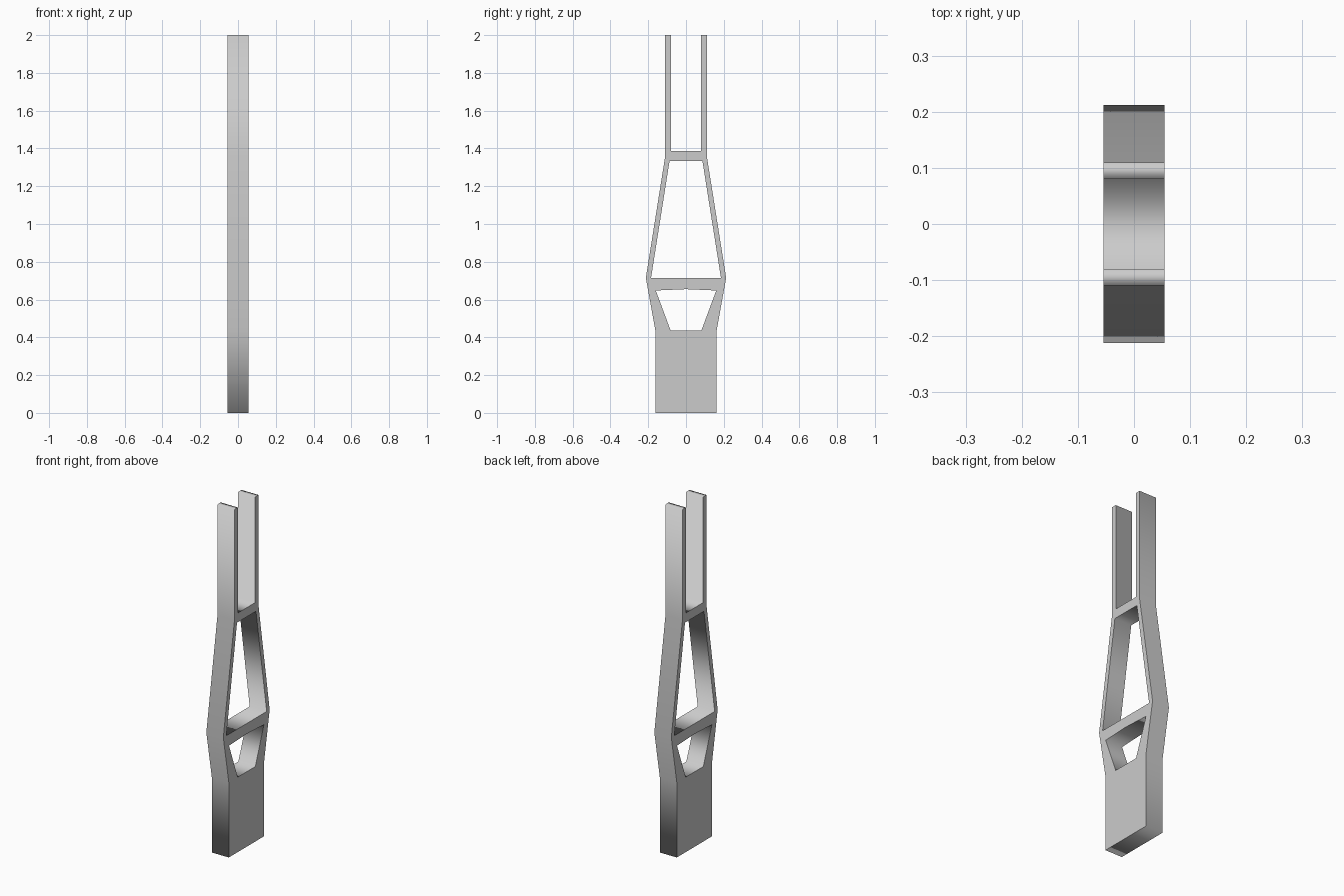
import bpy
from math import pi

if "Cube" in bpy.data.objects:
    bpy.data.objects.remove(bpy.data.objects["Cube"])

HALF_DEPTH = 0.0545


def mirrored(half):
    """Close a right-hand (y, z) half profile with its mirror image."""
    return half + [(-y, z) for y, z in reversed(half) if y > 0]


def flat_cutout(name, loops):
    """Extrude outlines in the y-z plane along x; inner loops become holes."""
    curve = bpy.data.curves.new(name, 'CURVE')
    curve.dimensions = '2D'
    curve.fill_mode = 'BOTH'
    curve.extrude = HALF_DEPTH
    for loop in loops:
        spline = curve.splines.new('POLY')
        spline.points.add(len(loop) - 1)
        for p, (y, z) in zip(spline.points, loop):
            p.co = (y, z, 0, 1)
        spline.use_cyclic_u = True
    obj = bpy.data.objects.new(name, curve)
    obj.rotation_euler = (pi / 2, 0, pi / 2)
    bpy.context.collection.objects.link(obj)
    bpy.ops.object.select_all(action='DESELECT')
    obj.select_set(True)
    bpy.context.view_layer.objects.active = obj
    bpy.ops.object.convert(target='MESH')
    return obj


# Outer silhouette: solid foot, bulging legs, twin upright prongs
outline = mirrored([(0.162, 0), (0.162, 0.435), (0.2125, 0.715),
                    (0.11, 1.36), (0.11, 2.0), (0.08, 2.0), (0.08, 1.387)])

# Tall opening between the two crossbars
upper_opening = mirrored([(0.185, 0.715), (0.087, 1.334)])

# Lower opening under the slightly arched crossbar
lower_opening = mirrored([(0.081, 0.435), (0.16, 0.648), (0.0, 0.655)])

flat_cutout("pylon_tower", [outline, upper_opening, lower_opening])
